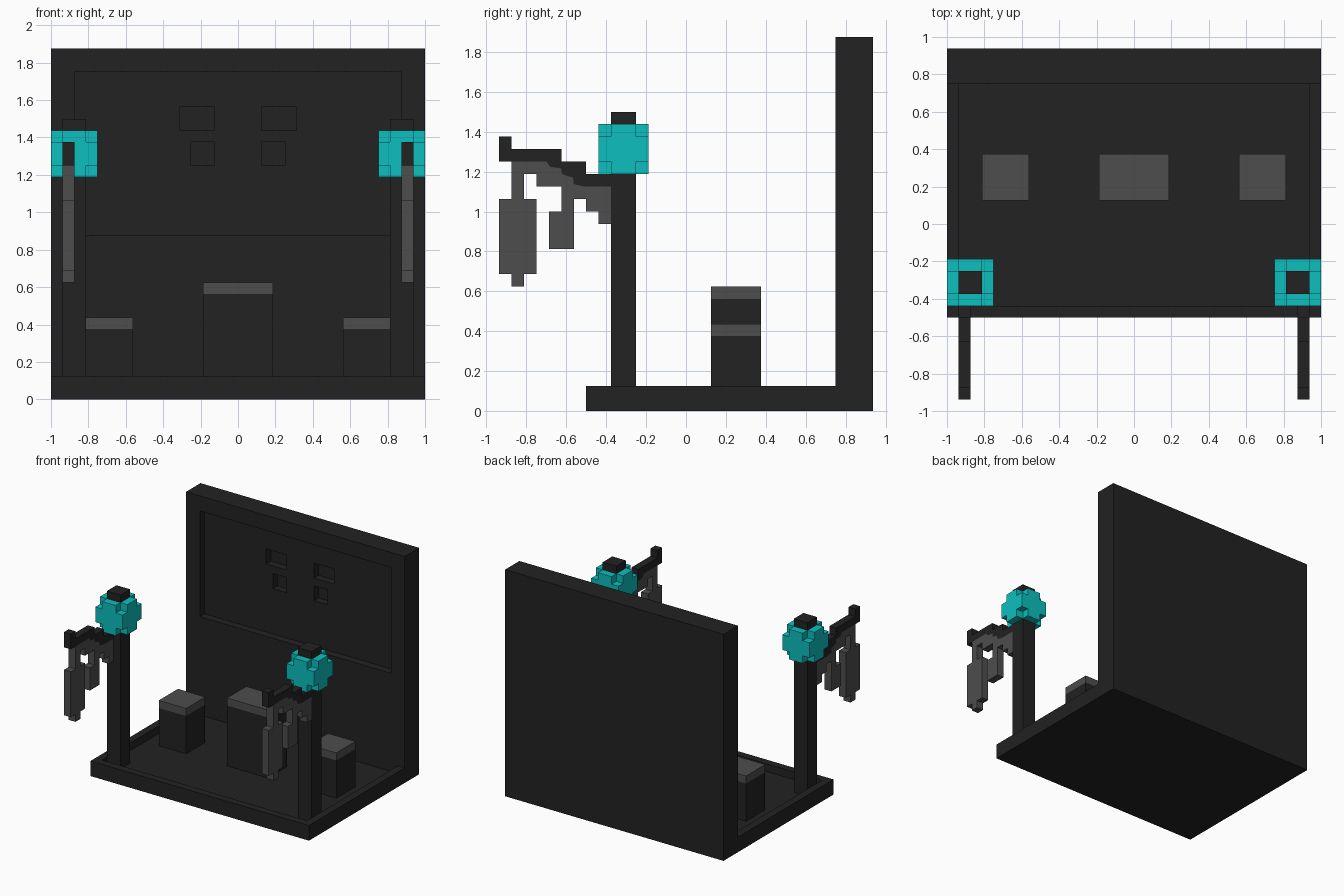
import bpy, bmesh

if "Cube" in bpy.data.objects:
    bpy.data.objects.remove(bpy.data.objects["Cube"], do_unlink=True)

U = 1 / 16  # building unit


def material(name, rgb):
    m = bpy.data.materials.new(name)
    m.use_nodes = True
    m.diffuse_color = (*rgb, 1)
    bsdf = m.node_tree.nodes["Principled BSDF"]
    bsdf.inputs["Base Color"].default_value = (*rgb, 1)
    bsdf.inputs["Roughness"].default_value = 0.8
    return m


DARK = material("charcoal", (0.016, 0.016, 0.016))
GREY = material("grey", (0.075, 0.075, 0.075))
TEAL = material("turquoise", (0.004, 0.52, 0.52))


def finish(name, bm, mat):
    bmesh.ops.recalc_face_normals(bm, faces=bm.faces)
    me = bpy.data.meshes.new(name)
    bm.to_mesh(me)
    bm.free()
    if mat:
        me.materials.append(mat)
    ob = bpy.data.objects.new(name, me)
    bpy.context.collection.objects.link(ob)
    return ob


def boxes(name, spans, mat=None):
    """Boxes given as (x0, x1, y0, y1, z0, z1) in units."""
    bm = bmesh.new()
    for x0, x1, y0, y1, z0, z1 in spans:
        for v in bmesh.ops.create_cube(bm, size=1)["verts"]:
            v.co.x = U * (x1 if v.co.x > 0 else x0)
            v.co.y = U * (y1 if v.co.y > 0 else y0)
            v.co.z = U * (z1 if v.co.z > 0 else z0)
    return finish(name, bm, mat)


def cut(ob, spans):
    cutter = boxes("cutter", spans)
    cutter.hide_render = True
    mod = ob.modifiers.new("cut", "BOOLEAN")
    mod.operation, mod.solver, mod.object = "DIFFERENCE", "EXACT", cutter
    bpy.context.view_layer.objects.active = ob
    bpy.ops.object.modifier_apply(modifier=mod.name)
    bpy.data.objects.remove(cutter, do_unlink=True)


def plate(name, outline, x0, x1, mat):
    """Side outline of (y, z) points extruded along x."""
    bm = bmesh.new()
    face = bm.faces.new([bm.verts.new((x0 * U, y * U, z * U)) for y, z in outline])
    ext = bmesh.ops.extrude_face_region(bm, geom=[face])["geom"]
    for v in ext:
        if isinstance(v, bmesh.types.BMVert):
            v.co.x = x1 * U
    return finish(name, bm, mat)


# Base tray with a sunken floor
base = boxes("base_tray", [(-16, 16, -8, 12, 0, 2)], DARK)
cut(base, [(-15, 15, -7, 13, 1, 3)])

# Back wall with a sunken panel and four small niches
wall = boxes("back_wall", [(-16, 16, 12, 15, 0, 30)], DARK)
cut(wall, [(-14, 14, 11, 13, 14, 28)])
cut(wall, [(-5, -2, 12.5, 14, 23, 25), (2, 5, 12.5, 14, 23, 25),
           (-4, -2, 12.5, 14, 20, 22), (2, 4, 12.5, 14, 20, 22)])

# Three pedestals with grey tops
for name, x0, x1, top in (("right", -13, -9, 6), ("centre", -3, 3, 9), ("left", 9, 13, 6)):
    boxes(name + "_pedestal", [(x0, x1, 2, 6, 1, top)], DARK)
    boxes(name + "_pedestal_top", [(x0, x1, 2, 6, top, top + 1)], GREY)

# Side outlines of the stepped arm and the drapery hanging below it
seam = [(-11.2, 20), (-10.9, 19.6), (-10, 19.45), (-9.95, 19),
        (-9.05, 18.7), (-9, 18.2), (-8.1, 18)]
arm = [(-6, 18), (-6, 19), (-8, 19), (-8, 20), (-10, 20), (-10, 21),
       (-14, 21), (-14, 22), (-15, 22), (-15, 20)] + seam
drape = [(-14, 20)] + seam + [
    (-6, 18), (-6, 15), (-7, 15), (-7, 16), (-8, 16), (-8, 17), (-9, 17), (-9, 13),
    (-11, 13), (-11, 16), (-10, 16), (-10, 18), (-12, 18), (-12, 19), (-13, 19),
    (-13, 17), (-12, 17), (-12, 11), (-13, 11), (-13, 10), (-14, 10), (-14, 11),
    (-15, 11), (-15, 17), (-14, 17)]

# Lamp posts on both sides
for side, s in (("right", -1), ("left", 1)):
    c = 14 * s
    boxes(side + "_post", [(c - 1, c + 1, -6, -4, 1, 19)], DARK)
    lamp = boxes(side + "_lamp", [(c - 2, c + 2, -7, -3, 19, 23)], TEAL)
    # notch the eight corners of the lamp
    cut(lamp, [(x, x + 2, y, y + 2, z, z + 2)
               for x in (c - 3, c + 1) for y in (-8, -4) for z in (18, 22)])
    boxes(side + "_lamp_cap", [(c - 1, c + 1, -6, -4, 23, 24)], DARK)
    plate(side + "_arm", arm, 14 * s, 15 * s, DARK)
    plate(side + "_drape", drape, 14 * s, 15 * s, GREY)
